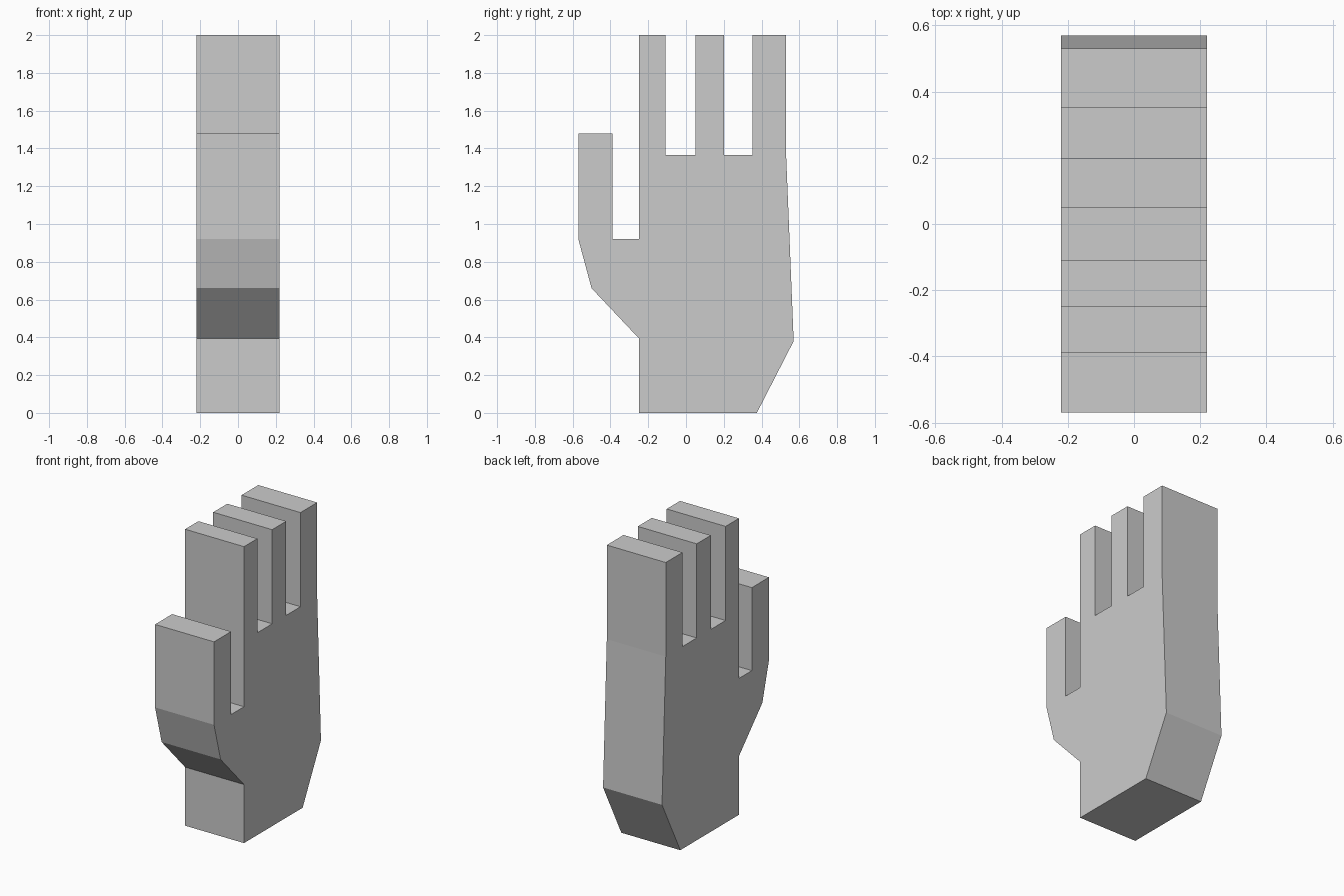
import bpy
import bmesh

cube = bpy.data.objects.get("Cube")
if cube:
    bpy.data.objects.remove(cube, do_unlink=True)

# Plain grey material
grey = bpy.data.materials.new("grey")
grey.use_nodes = True
colour = (0.6, 0.6, 0.6, 1.0)
grey.diffuse_color = colour
grey.node_tree.nodes["Principled BSDF"].inputs["Base Color"].default_value = colour

HALF_WIDTH = 0.22
TIP, KNUCKLE = 2.0, 1.365
THUMB_TIP, THUMB_ROOT = 1.48, 0.92

# Wrist and outer edge of the palm, as (y, z)
outline = [(-0.25, 0), (0.375, 0), (0.57, 0.38), (0.53, KNUCKLE)]

# Three fingers, from the back one to the front one
for back, front in [(0.53, 0.352), (0.2, 0.05), (-0.108, -0.25)]:
    if back < 0.5:
        outline.append((back, KNUCKLE))
    outline += [(back, TIP), (front, TIP)]
    if front > -0.2:
        outline.append((front, KNUCKLE))

# Thumb and the heel of the hand
outline += [(-0.25, THUMB_ROOT), (-0.388, THUMB_ROOT),
            (-0.388, THUMB_TIP), (-0.57, THUMB_TIP),
            (-0.57, THUMB_ROOT), (-0.5, 0.66), (-0.25, 0.395)]

# Extrude the outline across the width of the hand
bm = bmesh.new()
side = bm.faces.new([bm.verts.new((-HALF_WIDTH, y, z)) for y, z in outline])
result = bmesh.ops.extrude_face_region(bm, geom=[side], use_keep_orig=True)
moved = [v for v in result["geom"] if isinstance(v, bmesh.types.BMVert)]
bmesh.ops.translate(bm, verts=moved, vec=(2 * HALF_WIDTH, 0, 0))
bmesh.ops.recalc_face_normals(bm, faces=bm.faces)

mesh = bpy.data.meshes.new("hand")
bm.to_mesh(mesh)
bm.free()
mesh.materials.append(grey)
hand = bpy.data.objects.new("hand", mesh)
bpy.context.collection.objects.link(hand)
